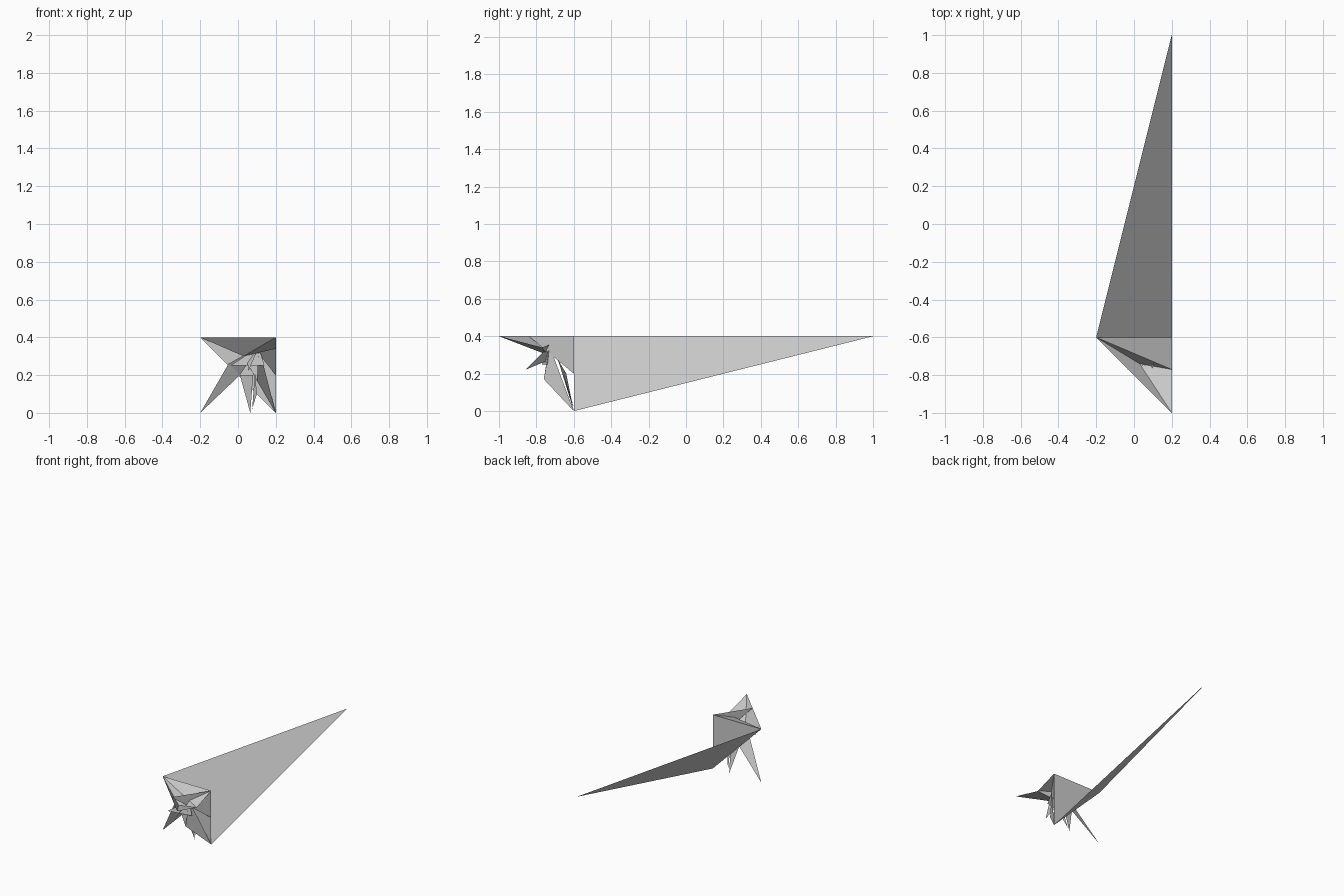
import bpy

cube = bpy.data.objects.get("Cube")
if cube:
    bpy.data.objects.remove(cube, do_unlink=True)

grey = bpy.data.materials.new("plain grey")
grey.use_nodes = True
grey.diffuse_color = (0.6, 0.6, 0.6, 1)
bsdf = next(n for n in grey.node_tree.nodes if n.type == "BSDF_PRINCIPLED")
bsdf.inputs["Base Color"].default_value = (0.6, 0.6, 0.6, 1)


def sheet(name, *triangles):
    """Flat facets given as triples of points, sharing equal corners."""
    points = list(dict.fromkeys(p for t in triangles for p in t))
    mesh = bpy.data.meshes.new(name)
    mesh.from_pydata(points, [], [[points.index(p) for p in t] for t in triangles])
    mesh.materials.append(grey)
    mesh.update()
    bpy.context.collection.objects.link(bpy.data.objects.new(name, mesh))


# Shared corners of the frame
S, BACK, TOP = 0.2, -0.6, 0.4
right_top = (-S, BACK, TOP)
left_top = (S, BACK, TOP)
left_foot = (S, BACK, 0)
right_foot = (-S, BACK, 0)
nose = (S, -1, TOP)
tail_tip = (S, 1, TOP)

# Inner crease points
hollow = (0.03, -0.74, 0.3)
rim = (S, -0.77, 0.34)
crest = (0.11, -0.73, 0.35)
elbow = (0.1, -0.76, 0.17)
hip = (-0.05, -0.68, 0.26)
knee = (0.01, -0.64, 0.2)

# Long tail and the wall it hangs from
sheet("tail", (right_top, left_foot, tail_tip))
sheet("back_wall", (right_top, left_foot, left_top))

# Folded roof
sheet("roof", (right_top, nose, hollow), (nose, rim, hollow),
      (right_top, hollow, rim), (right_top, rim, left_top))
sheet("side_fold", ((0.04, -0.84, TOP), (S, BACK, 0.2), left_top))

# Small beak below the roof
beak_side = (-0.04, -0.77, 0.25)
beak_end = (0.14, -0.74, 0.25)
sheet("beak", (beak_side, beak_end, crest),
      ((0.055, -0.86, 0.22), (0.05, -0.74, 0.27), crest))

# Pointed legs
sheet("right_leg", (right_foot, knee, hip), (hip, knee, crest))
sheet("left_leg", (left_foot, hollow, elbow), (left_foot, elbow, crest))
sheet("middle_leg", ((0.065, BACK, 0), (0.08, -0.64, 0.2), knee),
      ((0.075, BACK, 0.02), (0.1, -0.63, 0.1), (0.09, -0.66, 0.22)))
